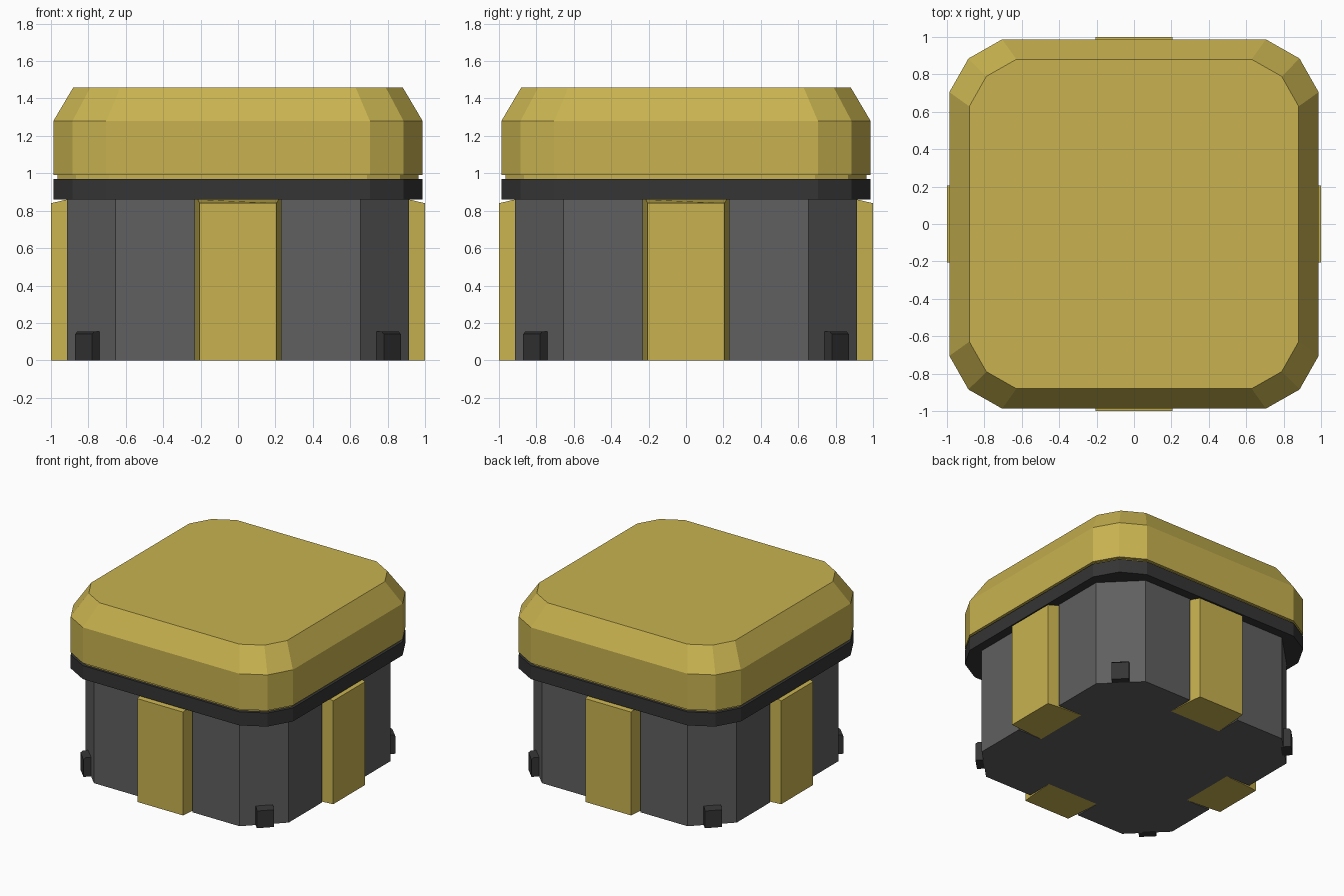
import bpy, math
from mathutils import Matrix

if "Cube" in bpy.data.objects:
    bpy.data.objects.remove(bpy.data.objects["Cube"])


def material(name, color):
    m = bpy.data.materials.new(name)
    m.diffuse_color = (*color, 1)
    m.use_nodes = True
    m.node_tree.nodes["Principled BSDF"].inputs["Base Color"].default_value = m.diffuse_color
    return m


yellow = material("yellow_paint", (0.58, 0.45, 0.08))
dark = material("dark_metal", (0.035, 0.035, 0.036))
grey = material("grey_metal", (0.115, 0.115, 0.115))


def quarter_turns(points):
    """Repeat one side of an outline around the four sides."""
    out = []
    for x_y in range(4):
        for x, y in points:
            for _ in range(x_y):
                x, y = -y, x
            out.append((x, y))
    return out


def loft(name, rings, mat, rot=0.0):
    """Closed solid through rings of (x, y, z) points."""
    n = len(rings[0])
    verts = [p for r in rings for p in r]
    faces = [tuple(reversed(range(n))), tuple(range(len(verts) - n, len(verts)))]
    for k in range(len(rings) - 1):
        for i in range(n):
            j = (i + 1) % n
            faces.append((k * n + i, k * n + j, (k + 1) * n + j, (k + 1) * n + i))
    me = bpy.data.meshes.new(name)
    me.from_pydata(verts, [], faces)
    me.transform(Matrix.Rotation(rot, 4, 'Z'))
    me.materials.append(mat)
    ob = bpy.data.objects.new(name, me)
    bpy.context.collection.objects.link(ob)
    return ob


def at(outline, z, s=1.0):
    return [(x * s, y * s, z) for x, y in outline]


# Body: chamfered square with a slot in the middle of each side
body = quarter_turns([(-0.655, -0.915), (-0.23, -0.915), (-0.23, -0.70),
                      (0.23, -0.70), (0.23, -0.915), (0.655, -0.915)])
loft("body", [at(body, 0), at(body, 0.87)], grey)

# Rim and cap share a rounded-square outline
rim = quarter_turns([(-0.705, -0.987), (0.705, -0.987), (0.885, -0.885)])
loft("rim", [at(rim, 0.86), at(rim, 0.97)], dark)
loft("cap", [at(rim, 0.965, 0.978), at(rim, 0.99, 0.978), at(rim, 0.99),
             at(rim, 1.28), at(rim, 1.46, 0.892)], yellow)

# Pillars set into the slots, flaring inwards with a sloped top
pillar = [(-0.205, -1.0, 0.84), (0.205, -1.0, 0.84), (0.215, -0.915, 0.86),
          (0.23, -0.70, 0.865), (-0.23, -0.70, 0.865), (-0.215, -0.915, 0.86)]
# Corner clips, taller where they meet the body
clip = [(-0.064, -1.167, 0.14), (0.064, -1.167, 0.14), (0.064, -1.15, 0.155),
        (0.064, -1.09, 0.155), (-0.064, -1.09, 0.155), (-0.064, -1.15, 0.155)]
for i in range(4):
    for name, shape, mat, start in (("pillar", pillar, yellow, 0),
                                    ("corner_clip", clip, dark, math.pi / 4)):
        base = [(x, y, 0) for x, y, z in shape]
        loft(f"{name}_{i + 1}", [base, shape], mat, start + i * math.pi / 2)
